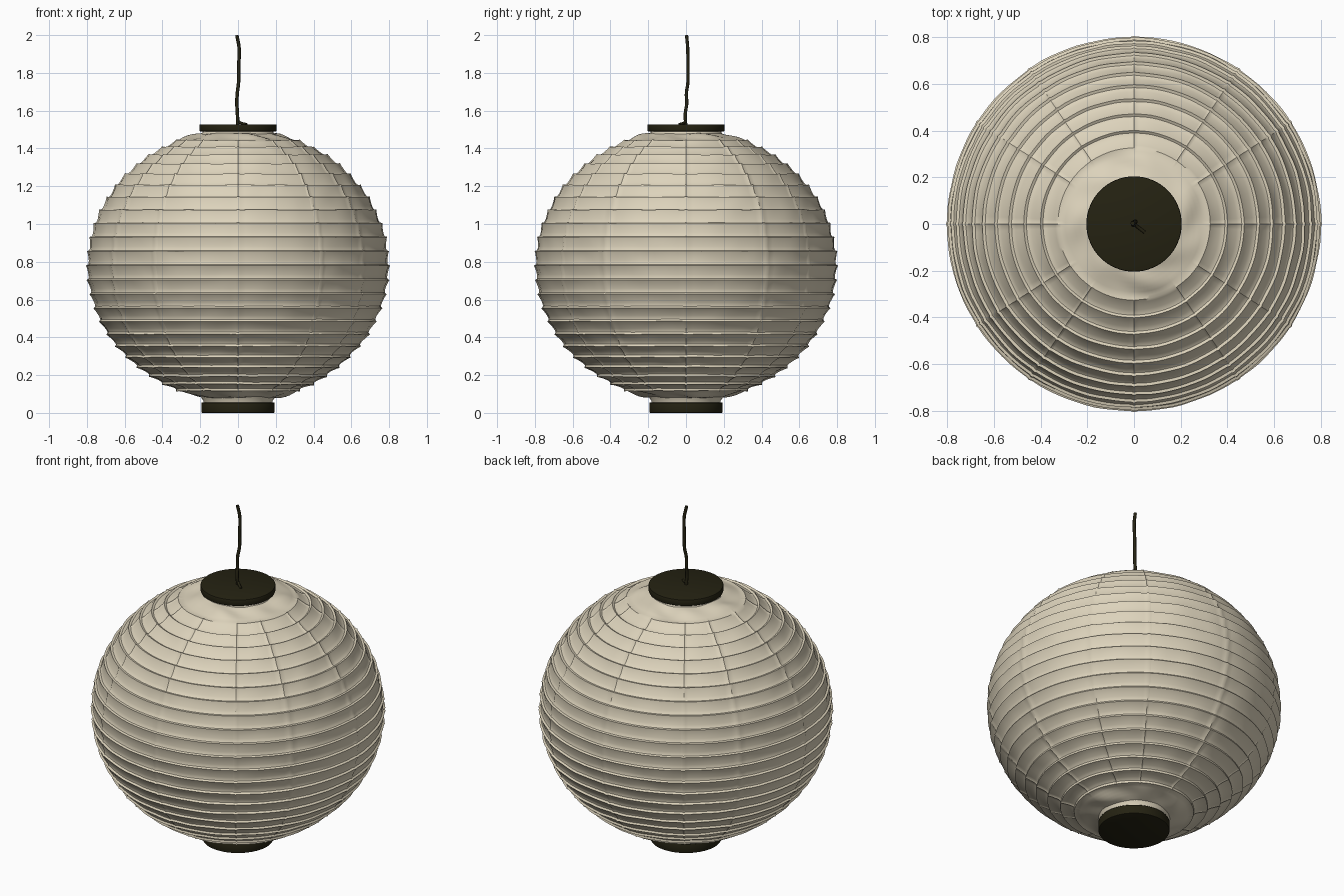
import bpy, bmesh, math, random
from mathutils import noise, Vector

if "Cube" in bpy.data.objects:
    bpy.data.objects.remove(bpy.data.objects["Cube"])

random.seed(4)
RX, RZ, CZ = 0.795, 0.72, 0.78     # shade ellipse radii and centre height
RIB_STEP, RIB_END = 6.0, 66.0      # rib spacing and last rib, degrees of latitude


def material(name, rgb):
    m = bpy.data.materials.new(name)
    m.diffuse_color = (*rgb, 1)
    m.use_nodes = True
    m.node_tree.nodes["Principled BSDF"].inputs["Base Color"].default_value = m.diffuse_color
    return m


paper = material("cream_paper", (0.72, 0.65, 0.50))
dark = material("dark_bronze", (0.018, 0.016, 0.006))


def lathe(name, rows, angles, point, mat, sharp):
    """Skin a closed ring of vertices for every row."""
    bm = bmesh.new()
    rings = [[bm.verts.new(point(r, a)) for a in angles] for r in rows]
    n = len(angles)
    for lo, hi in zip(rings, rings[1:]):
        for i in range(n):
            j = (i + 1) % n
            bm.faces.new((lo[i], lo[j], hi[j], hi[i]))
    return finish(name, bm, mat, sharp)


def finish(name, bm, mat, sharp):
    me = bpy.data.meshes.new(name)
    bm.to_mesh(me)
    bm.free()
    ob = bpy.data.objects.new(name, me)
    bpy.context.collection.objects.link(ob)
    me.materials.append(mat)
    bpy.context.view_layer.objects.active = ob
    ob.select_set(True)
    bpy.ops.object.shade_smooth_by_angle(angle=math.radians(sharp))
    ob.select_set(False)
    return ob


# Seams run down the shade at these angles, mirrored in all four quadrants
seams = sorted({s % 360 for b in (0, 33, 56, 90) for s in (b, 180 - b, 180 + b, -b)})
angles = sorted({float(a) for a in range(0, 360, 3)}
                | {(s + d) % 360 for s in seams for d in (-0.9, 0.0, 0.9)})


def seam_distance(a):
    return min(abs((a - s + 180) % 360 - 180) for s in seams)


def paper_point(lat, a):
    t, ang = math.radians(lat), math.radians(a)
    off = 0.0
    if abs(lat) <= RIB_END:
        # Paper sags between ribs, with the lowest point just under each rib
        f = (lat % RIB_STEP) / RIB_STEP
        off = 0.005 - 0.013 * math.sin(math.pi * f ** 0.5) ** 0.8 if 0 < f < 1 else 0.006
        if seam_distance(a) < 0.5:
            off += 0.004
    else:
        # Crumpled folds gathered around the two openings
        w = math.sin(math.pi * min(1, (abs(lat) - RIB_END) / 10.5))
        off = 0.012 * w * math.sin(5 * ang + lat * 0.25) * math.sin(2 * ang + 1)
    p = Vector((RX * math.cos(t) * math.cos(ang), RX * math.cos(t) * math.sin(ang),
                RZ * math.sin(t)))
    off += 0.004 * noise.noise(p * 9)
    nrm = Vector((p.x / RX ** 2, p.y / RX ** 2, p.z / RZ ** 2)).normalized()
    p += nrm * off
    p.z += CZ
    return p


# Ribbed paper shade
lats = []
for k in range(int(2 * RIB_END / RIB_STEP)):
    base = -RIB_END + k * RIB_STEP
    lats += [base + d for d in (0, 0.45, 1.1, 2.2, 3.6, 5.0)]
ends = [67, 68.5, 70, 71.5, 73, 74.5, 76.5]
lats = [-e for e in reversed(ends)] + lats + [RIB_END] + ends
lathe("paper_shade", lats, angles, paper_point, paper, 40)


# Short paper collars tucked into the end caps
def plain(row, a):
    r, z = row
    return (r * math.cos(math.radians(a)), r * math.sin(math.radians(a)), z)


ring = [i * 5 for i in range(72)]
lathe("bottom_collar", [(0.18, 0.04), (0.184, 0.065), (0.20, 0.09)], ring, plain, paper, 40)
lathe("top_collar", [(0.20, 1.465), (0.187, 1.485), (0.185, 1.51)], ring, plain, paper, 40)


# End caps: bevelled discs
def cap(name, radius, z0, z1):
    bm = bmesh.new()
    bmesh.ops.create_cone(bm, cap_ends=True, segments=64, radius1=radius,
                          radius2=radius, depth=z1 - z0)
    rims = [e for e in bm.edges if abs(e.verts[0].co.z - e.verts[1].co.z) < 1e-5]
    bmesh.ops.bevel(bm, geom=rims, offset=0.005, segments=2, profile=0.5,
                    affect='EDGES')
    bmesh.ops.translate(bm, verts=bm.verts, vec=(0, 0, (z0 + z1) / 2))
    return finish(name, bm, dark, 40)


cap("top_cap", 0.204, 1.49, 1.528)
cap("bottom_cap", 0.194, 0.0, 0.055)


# Slightly kinked hanging cord
def cord(name, pts, radius):
    cu = bpy.data.curves.new(name, 'CURVE')
    cu.dimensions = '3D'
    cu.bevel_depth = radius
    cu.bevel_resolution = 3
    cu.resolution_u = 6
    cu.use_fill_caps = True
    sp = cu.splines.new('BEZIER')
    sp.bezier_points.add(len(pts) - 1)
    for bp, co in zip(sp.bezier_points, pts):
        bp.co = co
        bp.handle_left_type = bp.handle_right_type = 'AUTO'
    cu.materials.append(dark)
    ob = bpy.data.objects.new(name, cu)
    bpy.context.collection.objects.link(ob)


cord("hanging_cord", [(0, 0, 1.51), (-0.003, -0.004, 1.58), (-0.006, 0.004, 1.64),
                      (-0.004, 0.002, 1.69), (0.003, 0.010, 1.75), (0.004, 0.010, 1.84),
                      (0.006, 0.009, 1.93), (-0.006, 0.003, 1.999)], 0.009)
# Small cord knot resting on the top cap
cord("cord_knot", [(0, 0, 1.545), (0.015, -0.012, 1.535), (0.045, -0.035, 1.528)], 0.007)
